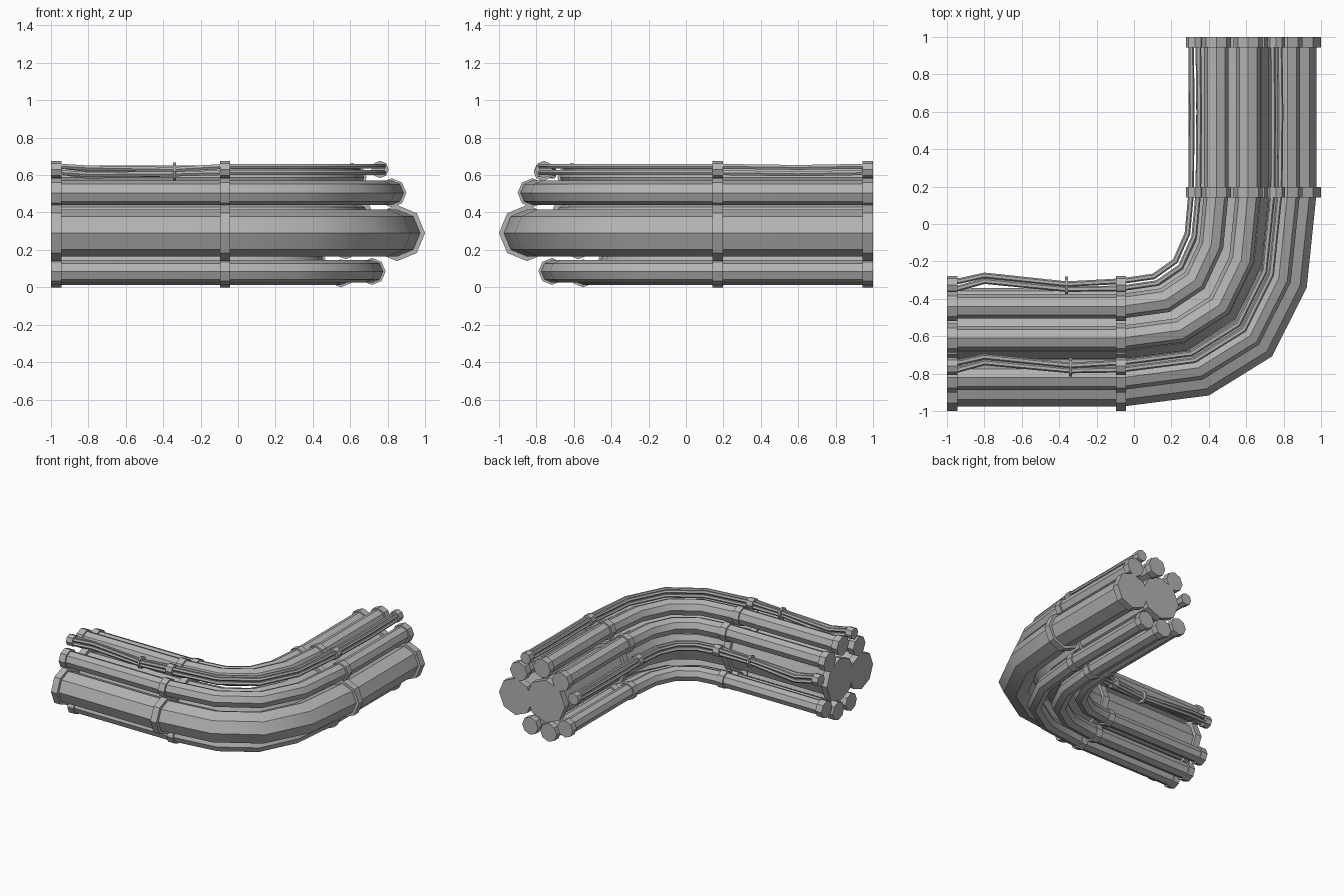
import bpy, bmesh, math
from mathutils import Vector

cube = bpy.data.objects.get("Cube")
if cube:
    bpy.data.objects.remove(cube, do_unlink=True)

grey = bpy.data.materials.new("pipe grey")
grey.use_nodes = True
COLOUR = (0.45, 0.45, 0.45, 1)
grey.diffuse_color = COLOUR
grey.node_tree.nodes["Principled BSDF"].inputs["Base Color"].default_value = COLOUR

BEND_X, BEND_Y = -0.07, 0.17   # where the straight runs meet the bend
COLLAR = 0.055                 # collar length
UP = Vector((0, 0, 1))


def sweep(name, path, radius, sides=8):
    """Closed polygonal tube along a path, with mitred corners."""
    path = [Vector(p) for p in path]
    bm = bmesh.new()
    rings = []
    for i, p in enumerate(path):
        before = (p - path[i - 1]).normalized() if i else None
        after = (path[i + 1] - p).normalized() if i < len(path) - 1 else None
        before, after = before or after, after or before
        tangent = (before + after).normalized()
        side = tangent.cross(UP).normalized()
        up = side.cross(tangent)
        mitre = 1 / max(tangent.dot(after), 0.5)
        ring = []
        for k in range(sides):
            a = math.tau * k / sides
            ring.append(bm.verts.new(p + radius * (side * math.cos(a) * mitre + up * math.sin(a))))
        rings.append(ring)
    for r0, r1 in zip(rings, rings[1:]):
        for k in range(sides):
            n = (k + 1) % sides
            bm.faces.new((r0[k], r0[n], r1[n], r1[k]))
    bm.faces.new(rings[0])
    bm.faces.new(rings[-1])
    bmesh.ops.recalc_face_normals(bm, faces=bm.faces)
    mesh = bpy.data.meshes.new(name)
    bm.to_mesh(mesh)
    bm.free()
    mesh.materials.append(grey)
    obj = bpy.data.objects.new(name, mesh)
    bpy.context.collection.objects.link(obj)
    return obj


def bend(c, z, steps=4, pull=0.73):
    """Cubic quarter turn from the left run to the back run."""
    p0, p3 = Vector((BEND_X, -c, z)), Vector((c, BEND_Y, z))
    corner = Vector((c, -c, z))
    p1, p2 = p0.lerp(corner, pull), p3.lerp(corner, pull)
    points = []
    for i in range(steps + 1):
        t = i / steps
        u = 1 - t
        points.append(p0 * u**3 + p1 * 3 * u * u * t + p2 * 3 * u * t * t + p3 * t**3)
    return points


def collars(name, c, z, r):
    """Four octagonal collars: both ends and both sides of the bend."""
    h = COLLAR / 2
    for label, x in (("left_end", -1 + h), ("left_bend", BEND_X)):
        sweep(f"{name}_{label}_collar", [(x - h, -c, z), (x + h, -c, z)], r)
    for label, y in (("back_end", 1 - h), ("back_bend", BEND_Y)):
        sweep(f"{name}_{label}_collar", [(c, y - h, z), (c, y + h, z)], r)


# Solid pipes: distance from the inside corner, height, collar radius
PIPES = {
    "outer_main_pipe": (0.85, 0.29, 0.15),
    "inner_main_pipe": (0.575, 0.325, 0.175),
    "upper_outer_pipe": (0.822, 0.505, 0.078),
    "upper_middle_pipe": (0.61, 0.587, 0.078),
    "upper_inner_pipe": (0.44, 0.52, 0.078),
    "lower_inner_pipe": (0.40, 0.145, 0.07),
    "lower_middle_pipe": (0.55, 0.075, 0.075),
    "lower_outer_pipe": (0.717, 0.085, 0.072),
}
for name, (c, z, r) in PIPES.items():
    sweep(name, [(-0.99, -c, z)] + bend(c, z) + [(c, 0.99, z)], r * 0.84)
    collars(name, c, z, r)

# Loose cable bundles, each with collars and a clip
BUNDLES = {
    "top_cable": (0.76, 0.63, 0.046, -0.34),
    "inner_cable": (0.325, 0.41, 0.048, -0.36),
}
STRANDS = 4
for name, (c, z, r, clip_x) in BUNDLES.items():
    collars(name, c, z, r)
    for k in range(STRANDS):
        a = math.tau * (k + 0.5) / STRANDS
        dc, dz = 0.027 * math.cos(a), 0.024 * math.sin(a)
        sag = 0.012 * math.cos(2 * k)
        path = [(-0.99, -c - dc, z + dz), (-0.94, -c - dc, z + dz),
                (-0.8, -c + 0.035 - dc * 0.8, z - 0.015 + dz + sag / 2),
                (clip_x, -c - 0.01 - dc * 0.7, z - 0.012 + dz * 0.7)]
        path += bend(c + dc, z + dz)
        path += [(c + dc * 0.6 + sag, 0.6, z + dz - 0.006),
                 (c + dc, 0.94, z + dz), (c + dc, 0.99, z + dz)]
        sweep(f"{name}_strand_{k + 1}", path, 0.015, 6)
    sweep(f"{name}_clip", [(clip_x - 0.008, -c - 0.005, z - 0.012),
                           (clip_x + 0.008, -c - 0.005, z - 0.012)], 0.05)

# Smooth along the bends, crisp between the pipe facets
bpy.ops.object.select_all(action="DESELECT")
for obj in bpy.context.collection.objects:
    if obj.type == "MESH":
        obj.select_set(True)
        bpy.context.view_layer.objects.active = obj
bpy.ops.object.shade_smooth_by_angle(angle=math.radians(30))
